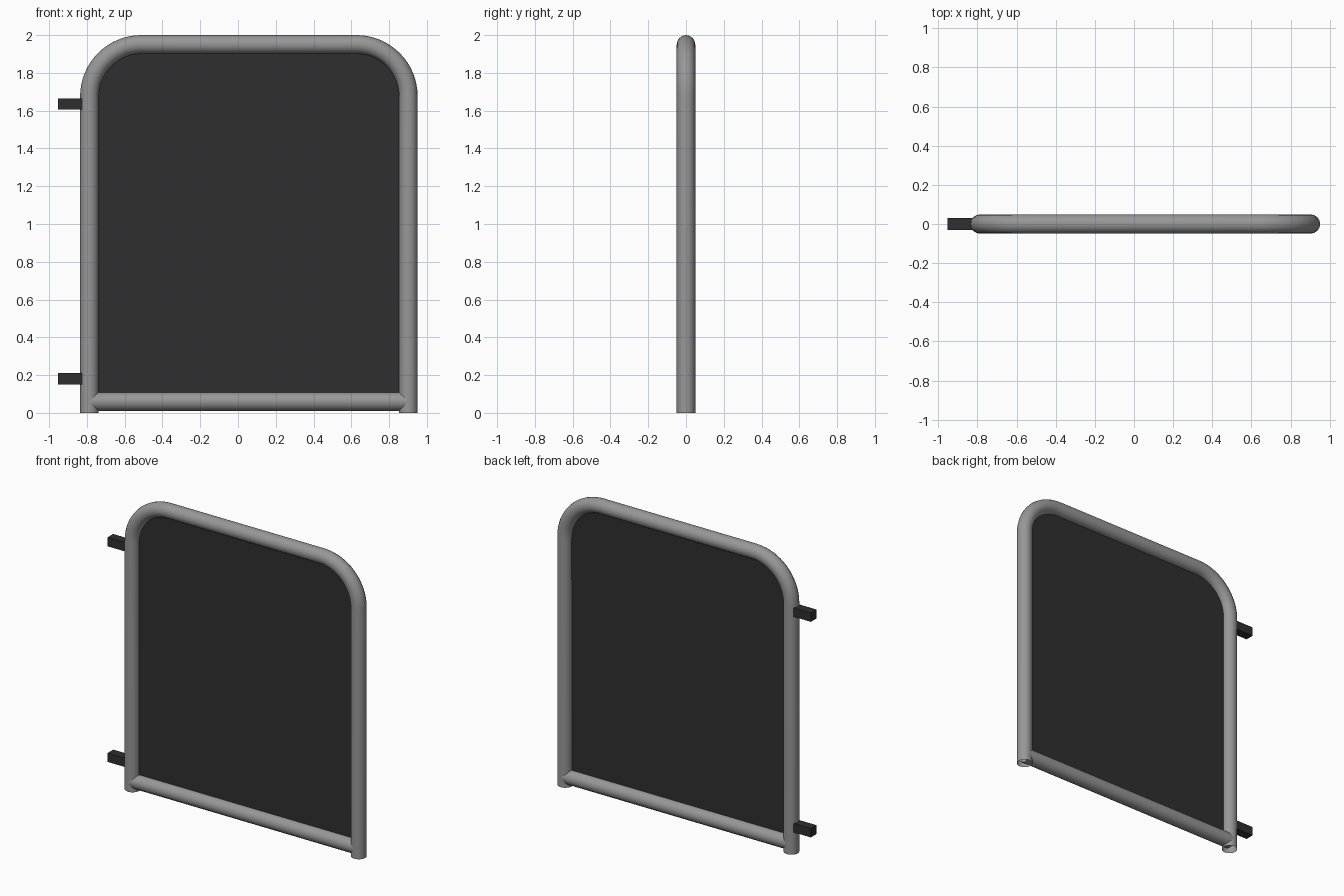
import bpy, bmesh, math

if "Cube" in bpy.data.objects:
    bpy.data.objects.remove(bpy.data.objects["Cube"])

R = 0.049                       # tube radius
XL, XR, ZT = -0.787, 0.902, 2.0 - R   # frame centre lines
BEND = 0.275                    # corner radius on the centre line
RAIL_Z = 0.06


def material(name, rgb):
    m = bpy.data.materials.new(name)
    m.diffuse_color = (*rgb, 1)
    m.use_nodes = True
    m.node_tree.nodes["Principled BSDF"].inputs["Base Color"].default_value = m.diffuse_color
    return m


grey = material("galvanised grey", (0.31, 0.31, 0.31))
dark = material("dark charcoal", (0.028, 0.028, 0.028))


def arch(inset, z0, steps=16):
    """Outline of the gate: up the left side, over the rounded top, down the right."""
    r = BEND - inset
    zc = ZT - BEND
    pts = [(XL + inset, 0, z0)]
    for cx, a0 in ((XL + BEND, math.pi), (XR - BEND, math.pi / 2)):
        for i in range(steps + 1):
            a = a0 - math.pi / 2 * i / steps
            pts.append((cx + r * math.cos(a), 0, zc + r * math.sin(a)))
    return pts + [(XR - inset, 0, z0)]


def tube(name, pts):
    cu = bpy.data.curves.new(name, 'CURVE')
    cu.dimensions = '3D'
    cu.bevel_depth = R
    cu.bevel_resolution = 6
    sp = cu.splines.new('POLY')
    sp.points.add(len(pts) - 1)
    for p, co in zip(sp.points, pts):
        p.co = (*co, 1)
    sp.use_smooth = True
    cu.materials.append(grey)
    ob = bpy.data.objects.new(name, cu)
    bpy.context.collection.objects.link(ob)
    bpy.ops.object.select_all(action='DESELECT')
    ob.select_set(True)
    bpy.context.view_layer.objects.active = ob
    bpy.ops.object.convert(target='MESH')
    bpy.ops.object.shade_smooth()


# Bent tube frame and bottom rail (open ended pipes)
tube("gate_frame", arch(0, 0))
tube("bottom_rail", [(XL, 0, RAIL_Z), (XR, 0, RAIL_Z)])

# Thin infill panel, edges tucked into the tubes
bm = bmesh.new()
bm.faces.new([bm.verts.new(p) for p in arch(0.03, RAIL_Z + 0.03)])
me = bpy.data.meshes.new("infill_panel")
bm.to_mesh(me)
bm.free()
me.materials.append(dark)
bpy.context.collection.objects.link(bpy.data.objects.new("infill_panel", me))

# Hinge blocks on the left post
for name, z in (("lower_hinge", 0.18), ("upper_hinge", 1.635)):
    x0, x1 = -0.953, -0.80
    bpy.ops.mesh.primitive_cube_add(size=1, location=((x0 + x1) / 2, 0, z))
    ob = bpy.context.object
    ob.name = name
    ob.scale = (x1 - x0, 0.06, 0.06)
    bpy.ops.object.transform_apply(location=False, rotation=False, scale=True)
    ob.data.materials.append(dark)
